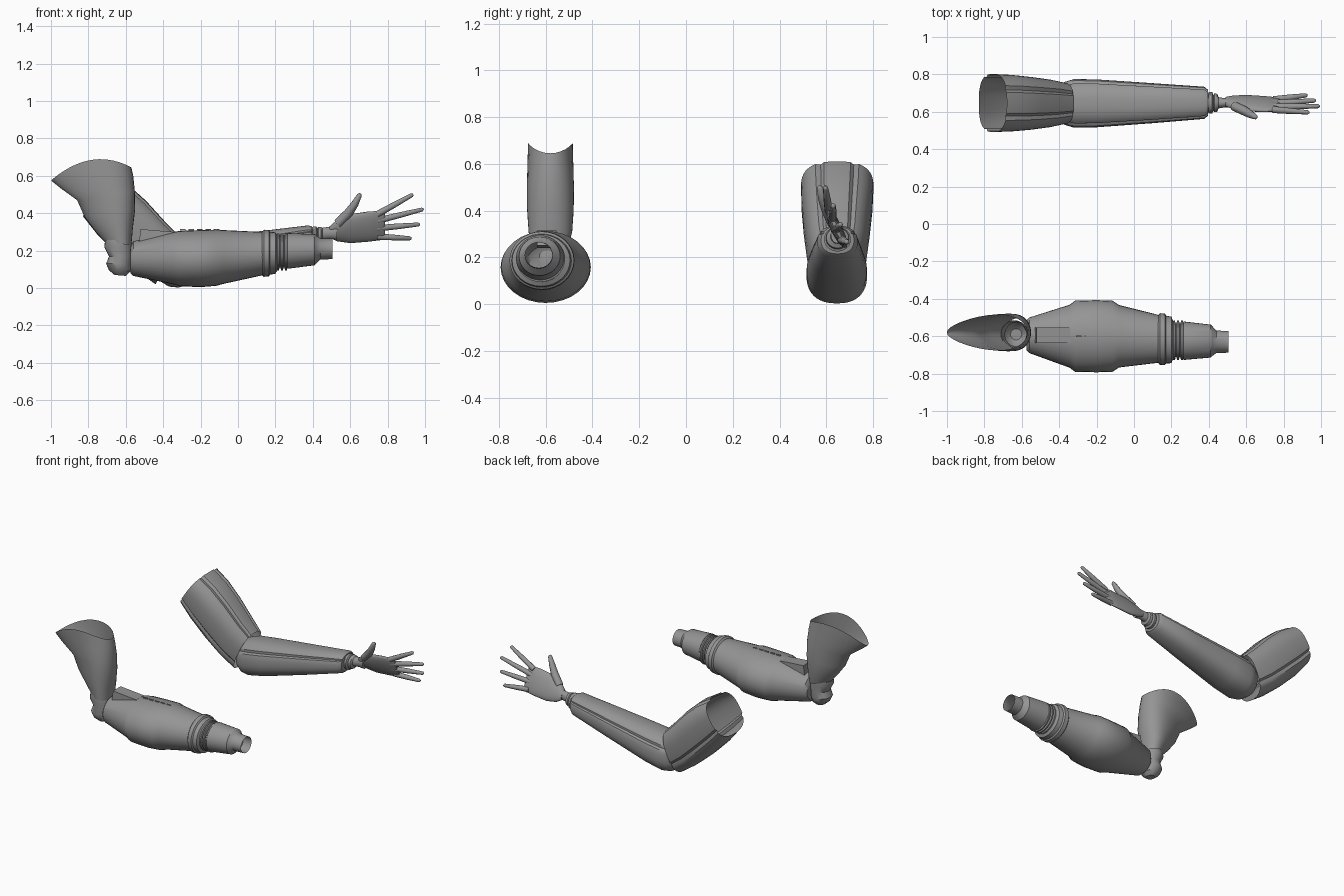
import bpy, bmesh, math
from mathutils import Vector

GREY = bpy.data.materials.new("grey")
GREY.diffuse_color = (0.3, 0.3, 0.3, 1)


def finish(name, bm, angle=35):
    bmesh.ops.recalc_face_normals(bm, faces=bm.faces)
    me = bpy.data.meshes.new(name)
    bm.to_mesh(me)
    bm.free()
    me.materials.append(GREY)
    ob = bpy.data.objects.new(name, me)
    bpy.context.collection.objects.link(ob)
    bpy.ops.object.select_all(action='DESELECT')
    ob.select_set(True)
    bpy.context.view_layer.objects.active = ob
    bpy.ops.object.shade_smooth_by_angle(angle=math.radians(angle))
    return ob


def loft(name, rings, n=32, power=2.0, egg=0.0, grooves=(), caps=(False, False), rim=0.0):
    """Rings are (top x, top z, bottom x, bottom z, centre y, half width)."""
    bm = bmesh.new()
    loops = []
    for k, (ax, az, bx, bz, yc, hw) in enumerate(rings):
        a, b = Vector((ax, yc, az)), Vector((bx, yc, bz))
        mid, up = (a + b) / 2, (a - b) / 2
        loop = []
        for i in range(n):
            t = 2 * math.pi * i / n
            c, s = math.cos(t), math.sin(t)
            pc = math.copysign(abs(c) ** (2 / power), c)
            ps = math.copysign(abs(s) ** (2 / power), s)
            dip = 0.93 if i in grooves else 1.0
            p = mid + up * pc * dip + Vector((0, hw * ps * (1 + egg * c) * dip, 0))
            if k == 0:
                p.z += rim * s * s
            loop.append(bm.verts.new(p))
        loops.append(loop)
    for l0, l1 in zip(loops, loops[1:]):
        for i in range(n):
            j = (i + 1) % n
            bm.faces.new((l0[i], l0[j], l1[j], l1[i]))
    for flag, l in zip(caps, (loops[0], loops[-1])):
        if flag:
            bm.faces.new(l)
    return finish(name, bm)


def turned(name, rows, **kw):
    """Loft along x from (x, bottom z, top z, centre y, half width)."""
    return loft(name, [(x, t, x, b, y, w) for x, b, t, y, w in rows], **kw)


def box(name, corners):
    bm = bmesh.new()
    bmesh.ops.convex_hull(bm, input=[bm.verts.new(c) for c in corners])
    return finish(name, bm, 20)


def limb(name, pts, radii, n=10):
    """Rounded finger along a path."""
    bm = bmesh.new()
    pts = [Vector(p) for p in pts]
    d = (pts[-1] - pts[-2]).normalized()
    pts.append(pts[-1] + d * radii[-1] * 0.7)
    radii = list(radii) + [radii[-1] * 0.45]
    loops = []
    for i, (p, r) in enumerate(zip(pts, radii)):
        q = (pts[min(i + 1, len(pts) - 1)] - pts[max(i - 1, 0)]).to_track_quat('Z', 'Y')
        loops.append([bm.verts.new(p + q @ Vector((r * math.cos(a), r * math.sin(a), 0)))
                      for a in (2 * math.pi * k / n for k in range(n))])
    for l0, l1 in zip(loops, loops[1:]):
        for i in range(n):
            j = (i + 1) % n
            bm.faces.new((l0[i], l0[j], l1[j], l1[i]))
    bm.faces.new(loops[0])
    bm.faces.new(loops[-1])
    return finish(name, bm, 60)


# --- Cannon arm ---
# open sleeve with a pointed shoulder
loft("cannon_upper_arm", [
    (-0.57, 0.645, -1.00, 0.575, -0.58, 0.092),
    (-0.56, 0.60, -0.95, 0.535, -0.58, 0.095),
    (-0.552, 0.52, -0.86, 0.47, -0.58, 0.097),
    (-0.55, 0.42, -0.82, 0.38, -0.58, 0.096),
    (-0.562, 0.32, -0.76, 0.30, -0.58, 0.09),
    (-0.57, 0.23, -0.71, 0.245, -0.585, 0.078)], egg=0.3, rim=0.075)
# elbow knuckle
loft("cannon_elbow", [
    (-0.575, 0.25, -0.71, 0.26, -0.59, 0.072),
    (-0.565, 0.21, -0.715, 0.22, -0.59, 0.075),
    (-0.565, 0.17, -0.69, 0.17, -0.59, 0.065),
    (-0.57, 0.13, -0.705, 0.13, -0.59, 0.072),
    (-0.575, 0.09, -0.69, 0.095, -0.59, 0.06),
    (-0.60, 0.065, -0.66, 0.07, -0.59, 0.03)], n=24, caps=(False, True))
# cannon body with raised side pods
turned("cannon_body", [
    (-0.575, 0.08, 0.22, -0.595, 0.08), (-0.56, 0.065, 0.25, -0.595, 0.095),
    (-0.345, 0.02, 0.30, -0.60, 0.168), (-0.315, 0.01, 0.305, -0.60, 0.19),
    (-0.20, 0.005, 0.31, -0.60, 0.193), (-0.115, 0.012, 0.312, -0.60, 0.19),
    (-0.08, 0.022, 0.31, -0.60, 0.167), (0.13, 0.068, 0.30, -0.614, 0.128)],
    n=32, caps=(True, False))
# flange, grooved neck, cuff and open nozzle
turned("cannon_flange", [
    (0.128, 0.07, 0.30, -0.615, 0.125), (0.138, 0.06, 0.312, -0.615, 0.138),
    (0.165, 0.063, 0.31, -0.617, 0.138), (0.172, 0.072, 0.30, -0.618, 0.128),
    (0.20, 0.076, 0.298, -0.62, 0.124), (0.21, 0.095, 0.285, -0.62, 0.10)])
neck = []
for i in range(3):
    x = 0.205 + i * 0.021
    neck += [(x, 0.11, 0.28, -0.622, 0.09), (x + 0.005, 0.095, 0.292, -0.622, 0.105),
             (x + 0.014, 0.095, 0.292, -0.622, 0.105), (x + 0.018, 0.11, 0.28, -0.622, 0.09)]
turned("grooved_neck", neck)
turned("cannon_nozzle", [
    (0.262, 0.11, 0.285, -0.624, 0.09), (0.264, 0.103, 0.294, -0.624, 0.103),
    (0.41, 0.122, 0.288, -0.626, 0.088), (0.418, 0.13, 0.282, -0.626, 0.08),
    (0.44, 0.152, 0.266, -0.63, 0.06), (0.505, 0.155, 0.264, -0.63, 0.058)])
# top rib and sight slot
box("top_rib", [(x, -0.595 + s * 0.042, z) for s in (-1, 1)
                for x, z in ((-0.53, 0.24), (-0.52, 0.315), (-0.34, 0.30), (-0.32, 0.25))])
for i in range(5):
    x = -0.31 + i * 0.045
    box("slot_dash", [(x + dx, -0.60 + dy, 0.308 + dz) for dx in (0, 0.03)
                      for dy in (-0.004, 0.004) for dz in (0, 0.007)])

# --- Bare hand arm ---
# open upper armour with lengthwise grooves
loft("upper_armour", [
    (-0.68, 0.61, -0.83, 0.385, 0.647, 0.155),
    (-0.59, 0.555, -0.755, 0.29, 0.646, 0.152),
    (-0.49, 0.465, -0.65, 0.185, 0.645, 0.142),
    (-0.39, 0.355, -0.54, 0.09, 0.645, 0.128),
    (-0.32, 0.285, -0.44, 0.02, 0.645, 0.11)], n=48, power=2.7, grooves=(3, 45, 15, 33))
# forearm shell with rounded heel
turned("forearm_armour", [
    (-0.425, 0.06, 0.18, 0.645, 0.055), (-0.405, 0.03, 0.215, 0.645, 0.09),
    (-0.37, 0.008, 0.235, 0.645, 0.115), (-0.32, 0.003, 0.25, 0.645, 0.13),
    (-0.20, 0.028, 0.266, 0.645, 0.128), (0.10, 0.115, 0.302, 0.646, 0.107),
    (0.375, 0.198, 0.335, 0.648, 0.086), (0.395, 0.215, 0.33, 0.648, 0.07),
    (0.40, 0.24, 0.31, 0.648, 0.04)], n=48, power=2.4, grooves=(8, 40),
    caps=(True, True))
# wrist rings and thin wrist
turned("wrist", [
    (0.395, 0.23, 0.325, 0.648, 0.045), (0.405, 0.225, 0.33, 0.648, 0.058),
    (0.418, 0.225, 0.33, 0.648, 0.058), (0.424, 0.24, 0.32, 0.648, 0.042),
    (0.43, 0.235, 0.328, 0.648, 0.05), (0.445, 0.24, 0.326, 0.648, 0.048),
    (0.452, 0.258, 0.322, 0.648, 0.03), (0.49, 0.262, 0.328, 0.648, 0.024),
    (0.53, 0.26, 0.34, 0.645, 0.026)], n=24, caps=(True, True))


def lean(z):
    """Sideways tilt of the hand."""
    return 0.60 + (0.42 - z) * 0.45


# palm: flat oval sections leaning sideways
bm = bmesh.new()
loops = []
for x, b, t, h in ((0.49, 0.27, 0.33, 0.022), (0.53, 0.25, 0.365, 0.026), (0.60, 0.24, 0.395, 0.027),
                   (0.70, 0.248, 0.41, 0.023), (0.77, 0.257, 0.412, 0.016), (0.785, 0.27, 0.40, 0.008)):
    loop = []
    for k in range(20):
        a = 2 * math.pi * k / 20
        z = (b + t) / 2 + (t - b) / 2 * math.cos(a)
        loop.append(bm.verts.new((x, lean(z) + h * math.sin(a), z)))
    loops.append(loop)
for l0, l1 in zip(loops, loops[1:]):
    for i in range(20):
        j = (i + 1) % 20
        bm.faces.new((l0[i], l0[j], l1[j], l1[i]))
bm.faces.new(loops[0])
bm.faces.new(loops[-1])
finish("palm", bm, 60)

# four fingers, then the thumb
for z0, x1, y1, z1 in ((0.395, 0.93, 0.597, 0.497), (0.36, 0.985, 0.63, 0.42),
                       (0.32, 0.965, 0.66, 0.34), (0.275, 0.92, 0.688, 0.266)):
    base, tip = Vector((0.745, lean(z0), z0)), Vector((x1, y1, z1))
    limb("finger", [base, base.lerp(tip, 0.5), tip], (0.018, 0.016, 0.011))
limb("thumb", [(0.535, 0.63, 0.345), (0.59, 0.605, 0.40), (0.625, 0.585, 0.45), (0.65, 0.572, 0.497)],
     (0.025, 0.025, 0.02, 0.013))
